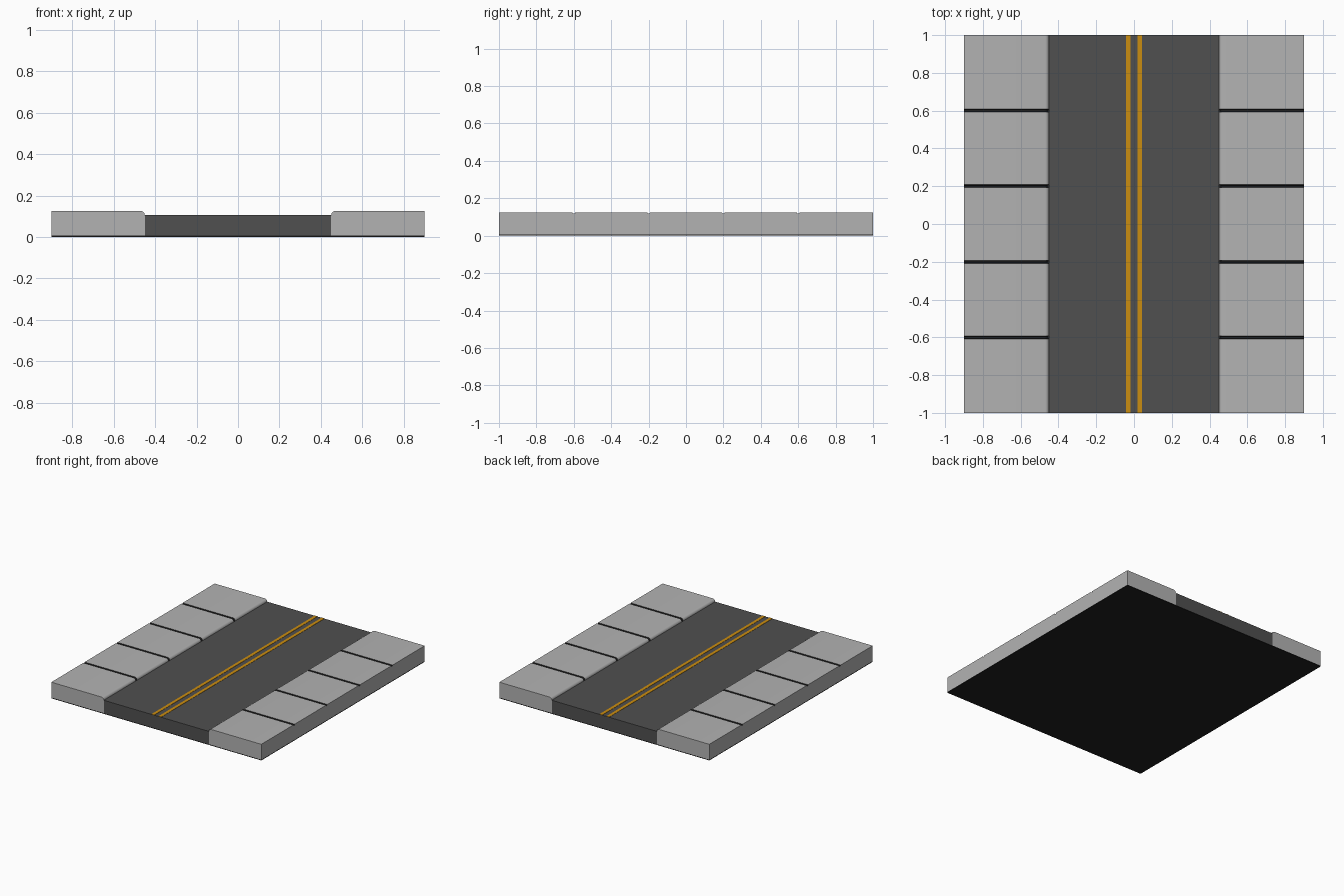
import bpy, bmesh, math

if "Cube" in bpy.data.objects:
    bpy.data.objects.remove(bpy.data.objects["Cube"])


def material(name, rgb):
    m = bpy.data.materials.new(name)
    m.diffuse_color = (*rgb, 1)
    m.use_nodes = True
    m.node_tree.nodes["Principled BSDF"].inputs["Base Color"].default_value = m.diffuse_color
    return m


ASPHALT = material("asphalt", (0.08, 0.08, 0.08))
CONCRETE = material("concrete", (0.45, 0.45, 0.45))
DARK = material("dark_joint", (0.015, 0.015, 0.015))
YELLOW = material("yellow_paint", (0.6, 0.27, 0.005))


def box(name, x0, x1, z0, z1, mat):
    bpy.ops.mesh.primitive_cube_add(size=1, location=((x0 + x1) / 2, 0, (z0 + z1) / 2))
    ob = bpy.context.object
    ob.name = name
    ob.scale = (x1 - x0, 2, z1 - z0)
    bpy.ops.object.transform_apply(location=True, scale=True)
    ob.data.materials.append(mat)
    return ob


def curb_profile(inset):
    """Pavement cross-section with a rounded kerb; inset sinks the joint."""
    inner, top, r = 0.45 + inset, 0.125 - inset, 0.02
    pts = [(0.9, 0.006), (inner, 0.006)]
    for i in range(7):
        a = math.pi - i * math.pi / 12
        pts.append((inner + r + r * math.cos(a), top - r + r * math.sin(a)))
    return pts + [(0.9, top)]


def sidewalk(name, side):
    # sections along the street, dipping into a groove at each slab joint
    sections = [(-1, 0)]
    for y in (-0.6, -0.2, 0.2, 0.6):
        sections += [(y - 0.008, 0), (y - 0.005, 0.007), (y + 0.005, 0.007), (y + 0.008, 0)]
    sections.append((1, 0))
    bm = bmesh.new()
    rings = [[bm.verts.new((side * x, y, z)) for x, z in curb_profile(d)] for y, d in sections]
    n = len(rings[0])
    for k, (a, b) in enumerate(zip(rings, rings[1:])):
        for i in range(n):
            j = (i + 1) % n
            f = bm.faces.new((a[i], a[j], b[j], b[i]))
            # dark joints on top and kerb, not on the outer side or underside
            f.material_index = int(k % 4 != 0 and 1 <= i < n - 1)
    bm.faces.new(rings[0])
    bm.faces.new(rings[-1])
    bmesh.ops.recalc_face_normals(bm, faces=bm.faces)
    me = bpy.data.meshes.new(name)
    bm.to_mesh(me)
    bm.free()
    ob = bpy.data.objects.new(name, me)
    bpy.context.collection.objects.link(ob)
    me.materials.append(CONCRETE)
    me.materials.append(DARK)
    bpy.ops.object.select_all(action='DESELECT')
    ob.select_set(True)
    bpy.context.view_layer.objects.active = ob
    bpy.ops.object.shade_smooth_by_angle(angle=math.radians(25))


# Base and road
box("base_plate", -0.9, 0.9, 0, 0.006, DARK)
box("road", -0.45, 0.45, 0.006, 0.105, ASPHALT)

# Double centre line and pavements on both sides
for label, s in (("left", -1), ("right", 1)):
    box(label + "_centre_line", s * 0.03 - 0.012, s * 0.03 + 0.012, 0.103, 0.107, YELLOW)
    sidewalk(label + "_sidewalk", s)
